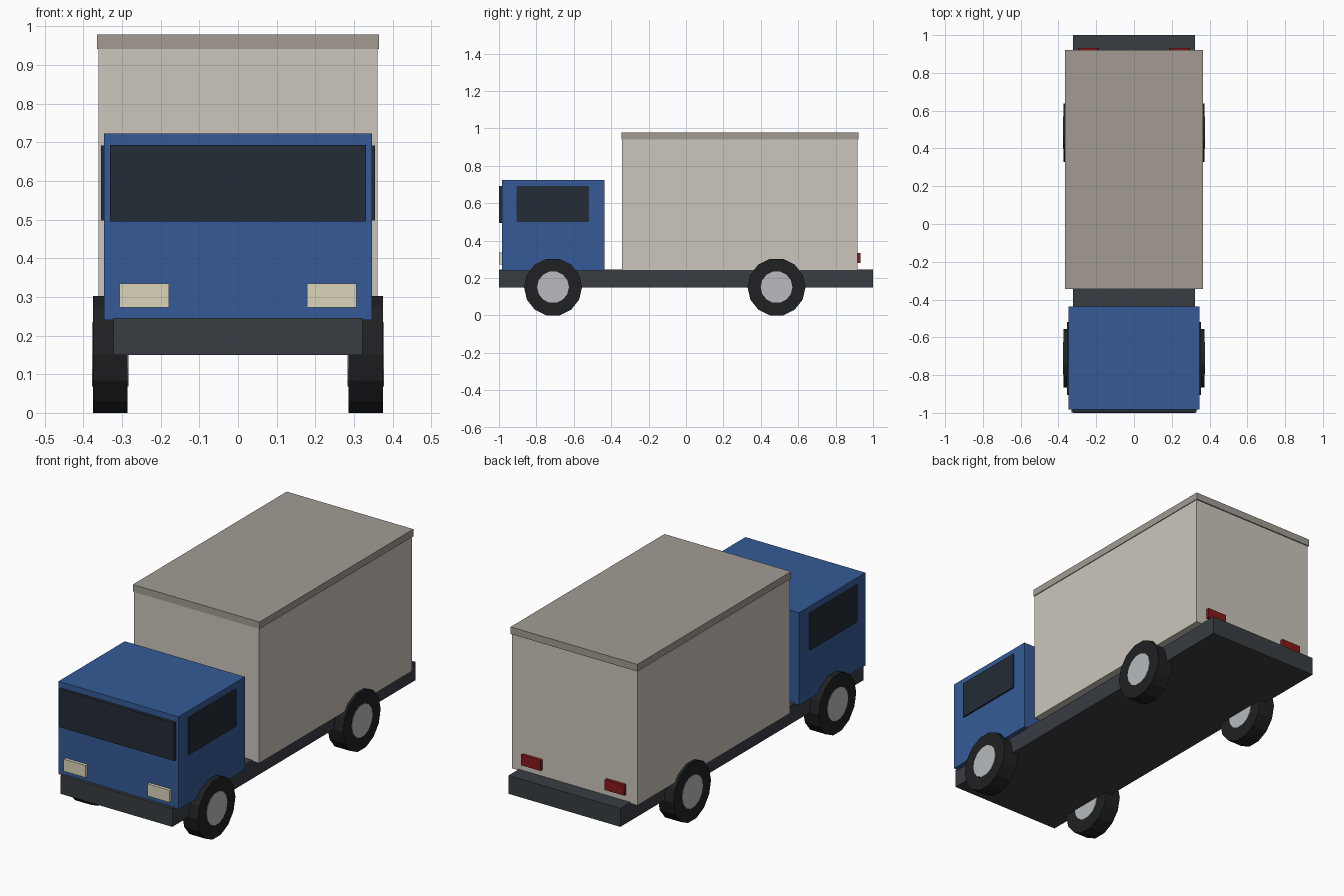
import bpy
from math import radians

if "Cube" in bpy.data.objects:
    bpy.data.objects.remove(bpy.data.objects["Cube"])


def material(name, r, g, b):
    m = bpy.data.materials.new(name)
    m.diffuse_color = (r, g, b, 1)
    m.use_nodes = True
    m.node_tree.nodes["Principled BSDF"].inputs["Base Color"].default_value = m.diffuse_color
    return m


BLUE = material("cab_blue", 0.035, 0.105, 0.31)
GLASS = material("dark_glass", 0.017, 0.025, 0.035)
FRAME = material("frame_grey", 0.04, 0.047, 0.055)
RUBBER = material("rubber", 0.014, 0.015, 0.017)
METAL = material("hub_metal", 0.48, 0.5, 0.52)
BODY = material("cargo_cream", 0.6, 0.56, 0.5)
ROOF = material("roof_taupe", 0.36, 0.33, 0.29)
LAMP = material("lamp_cream", 0.72, 0.66, 0.5)
RED = material("tail_red", 0.25, 0.01, 0.012)


def box(name, x, y, z, mat):
    """Box from (min, max) ranges on each axis."""
    bpy.ops.mesh.primitive_cube_add(size=1, location=[sum(r) / 2 for r in (x, y, z)])
    o = bpy.context.object
    o.name = name
    o.scale = [r[1] - r[0] for r in (x, y, z)]
    bpy.ops.object.transform_apply(location=False, rotation=False, scale=True)
    o.data.materials.append(mat)


def disc(name, x, y, z, radius, width, mat):
    """14-sided cylinder lying along x, with a flat at the bottom."""
    bpy.ops.mesh.primitive_cylinder_add(vertices=14, radius=radius, depth=width,
                                        location=(x, y, z), rotation=(0, radians(90), 0))
    o = bpy.context.object
    o.name = name
    o.data.materials.append(mat)


# Chassis, cab and windscreen
box("chassis", (-0.322, 0.322), (-1, 1), (0.15, 0.246), FRAME)
box("cab", (-0.346, 0.346), (-0.983, -0.437), (0.24, 0.723), BLUE)
box("windscreen", (-0.331, 0.331), (-0.999, -0.965), (0.495, 0.693), GLASS)

# Cargo box with overhanging roof cap
box("cargo_box", (-0.361, 0.361), (-0.341, 0.916), (0.24, 0.945), BODY)
box("cargo_roof", (-0.365, 0.365), (-0.344, 0.922), (0.941, 0.978), ROOF)

# Mirrored side parts
for side, s in (("left", 1), ("right", -1)):
    box("side_window_" + side, sorted((s * 0.33, s * 0.354)), (-0.905, -0.518), (0.498, 0.691), GLASS)
    box("headlight_" + side, sorted((s * 0.178, s * 0.306)), (-0.999, -0.965), (0.272, 0.335), LAMP)
    box("tail_light_" + side, sorted((s * 0.185, s * 0.297)), (0.9, 0.933), (0.28, 0.334), RED)
    # Wheels
    for axle, y in (("front", -0.711), ("rear", 0.484)):
        disc(f"tyre_{axle}_{side}", s * 0.33, y, 0.151, 0.155, 0.089, RUBBER)
        disc(f"hub_{axle}_{side}", s * 0.33, y, 0.151, 0.085, 0.094, METAL)
